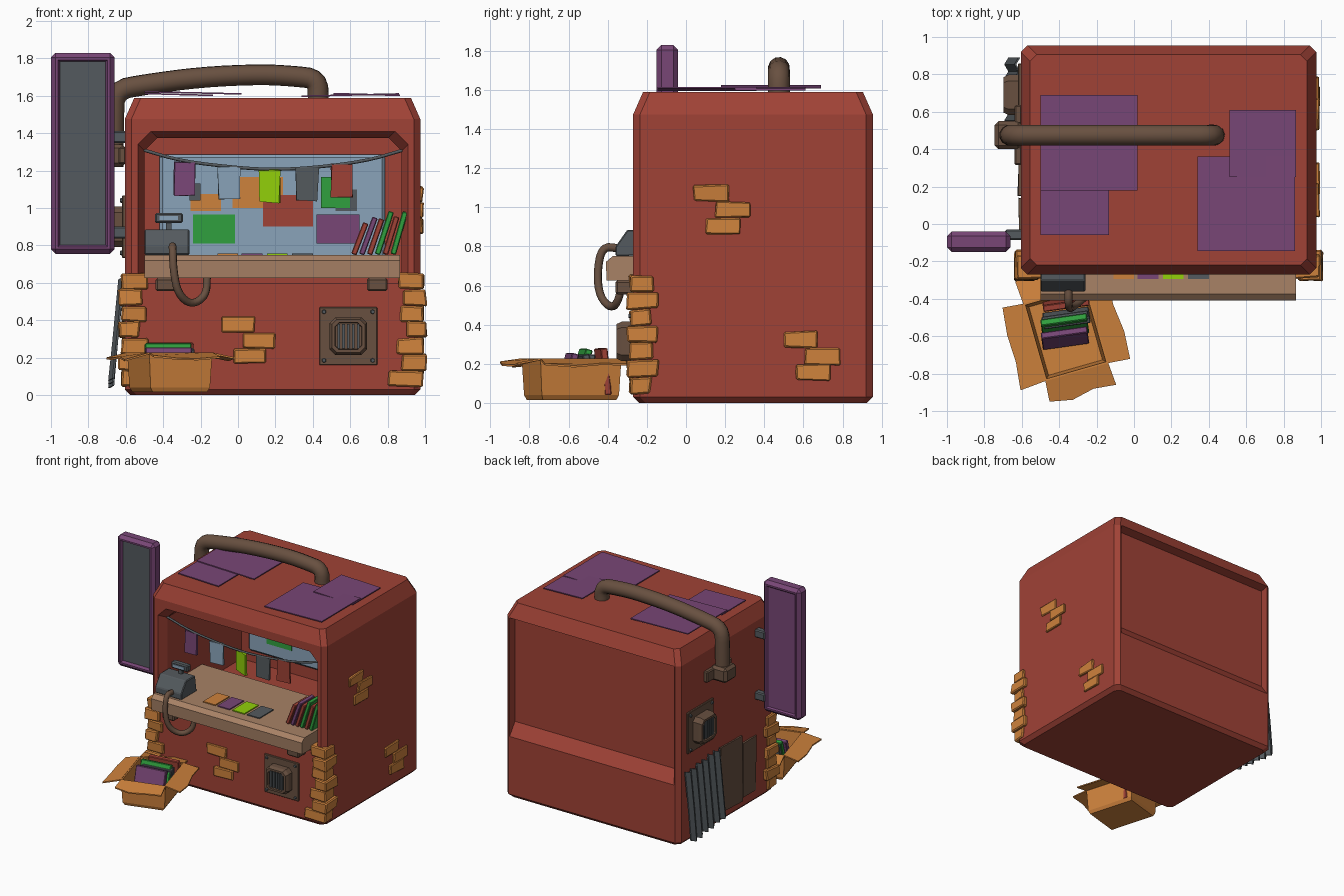
import bpy, bmesh, math, random
from mathutils import Matrix, Vector

if "Cube" in bpy.data.objects:
    bpy.data.objects.remove(bpy.data.objects["Cube"])
random.seed(4)

def srgb(r, g, b):
    return tuple(((c / 255 + 0.055) / 1.055) ** 2.4 for c in (r, g, b)) + (1,)

MATS = {}
for n, c in dict(red=(160, 66, 54), orange=(206, 130, 60), purple=(120, 70, 118), brown=(104, 80, 64),
                 tan=(168, 130, 102), grey=(84, 90, 94), blue=(138, 164, 186), lime=(146, 208, 10),
                 green=(48, 160, 62)).items():
    MATS[n] = bpy.data.materials.new(n)
    MATS[n].diffuse_color = srgb(*c)

def finish(name, bm, mat, M=None, bevel=0):
    bmesh.ops.recalc_face_normals(bm, faces=bm.faces)
    if bevel:
        bmesh.ops.bevel(bm, geom=bm.edges[:], offset=bevel, segments=1, affect='EDGES')
    if M:
        bm.transform(M)
    me = bpy.data.meshes.new(name)
    bm.to_mesh(me)
    bm.free()
    ob = bpy.data.objects.new(name, me)
    bpy.context.collection.objects.link(ob)
    me.materials.append(MATS[mat])
    return ob

def loft(name, rings, mat, M=None, bevel=0):
    bm = bmesh.new()
    R = [[bm.verts.new(p) for p in r] for r in rings]
    n = len(R[0])
    for a, b in zip(R, R[1:]):
        for i in range(n):
            bm.faces.new((a[i], a[(i + 1) % n], b[(i + 1) % n], b[i]))
    bm.faces.new(R[0])
    bm.faces.new(R[-1])
    return finish(name, bm, mat, M, bevel)

def box(name, x, y, z, mat, M=None, bevel=0, jitter=0):
    j = lambda: random.uniform(-jitter, jitter)
    return loft(name, [[(a + j(), b + j(), c + j()) for a, b in
                ((x[0], y[0]), (x[1], y[0]), (x[1], y[1]), (x[0], y[1]))] for c in z], mat, M, bevel)

def tube(name, pts, r, mat, sides=10):
    # smooth the path, then sweep a circle along it
    P = [Vector(p) for p in pts]
    for _ in range(2):
        Q = [P[0]]
        for a, b in zip(P, P[1:]):
            Q += [a.lerp(b, .25), a.lerp(b, .75)]
        P = Q + [P[-1]]
    rings, ref = [], None
    for i, p in enumerate(P):
        t = (P[min(i + 1, len(P) - 1)] - P[max(i - 1, 0)]).normalized()
        ref = t.orthogonal() if ref is None else ref - t * ref.dot(t)
        ref.normalize()
        s = t.cross(ref)
        rings.append([p + r * (math.cos(k * math.tau / sides) * ref + math.sin(k * math.tau / sides) * s)
                      for k in range(sides)])
    ob = loft(name, rings, mat)
    for f in ob.data.polygons:
        f.use_smooth = len(f.vertices) == 4
    return ob

# booth shell: chamfered rings, front opening, recessed upper back
X0, X1, Y0, Y1 = -.605, .975, -.27, .955
def ring(i, z, c=.035):
    a, b, d, e = X0 + i, X1 - i, Y0 + i, Y1 - i
    return [(x, y, z) for x, y in ((a + c, d), (b - c, d), (b, d + c), (b, e - c),
                                   (b - c, e), (a + c, e), (a, e - c), (a, d + c))]
shell = loft("booth_shell", [ring(.03, 0), ring(0, .03), ring(0, 1.475), ring(.05, 1.588)], "red")
def arch(y, i):
    a, b, t, c = -.535 + i, .91 - i, 1.41 - i, .07
    return [(x, y, z) for x, z in ((a, .6), (b, .6), (b, t - c), (b - c, t), (a + c, t), (a, t - c))]
cut1 = loft("opening_cutter", [arch(-.35, 0), arch(-.27, 0), arch(-.20, .035), arch(.76, .035)], "red")
prof = ((1.1, .50), (.957, .50), (.885, .60), (.885, 1.46), (.957, 1.475), (1.1, 1.475))
cut2 = loft("back_cutter", [[(x, y, z) for y, z in prof] for x in (-.56, .93)], "red")
bpy.context.view_layer.objects.active = shell
for c in (cut1, cut2):
    m = shell.modifiers.new("cut", 'BOOLEAN')
    m.operation, m.solver, m.object = 'DIFFERENCE', 'EXACT', c
    bpy.ops.object.modifier_apply(modifier=m.name)
    bpy.data.objects.remove(c)

# back window with painted stock shapes
box("window_frame", (-.42, .785), (.73, .765), (.70, 1.285), "blue", bevel=.015)
box("window_pane", (-.37, .74), (.722, .735), (.72, 1.24), "blue")
for i, (a, b, c, d, m) in enumerate([
        (-.255, -.09, .985, 1.075, "orange"), (-.03, .24, 1, 1.165, "orange"), (.135, .4, .9, 1.07, "red"),
        (.52, .635, .985, 1.1, "grey"), (-.24, -.015, .81, .965, "green"), (.445, .6, 1, 1.165, "green"),
        (.42, .65, .81, .965, "purple"), (-.26, -.2, 1.04, 1.13, "grey")]):
    y = .72 - .0015 * i
    box("stock_shape", (a, b), (y, y + .005), (c, d), m)

# counter, brackets and items on it
loft("counter", [[(x, y, z) for y, z in ((-.375, .75), (-.41, .72), (-.405, .625), (.25, .625), (.25, .75))]
                 for x in (-.5, .865)], "tan")
for x in (-.385, .745):
    box("counter_bracket", (x - .055, x + .055), (-.36, -.26), (.555, .626), "brown", bevel=.01)
for x, m in ((-.055, "orange"), (.075, "purple"), (.21, "lime"), (.345, "grey")):
    box("flat_book", (x - .055, x + .055), (-.295, -.11), (.749, .758), m)
for i, m in enumerate(("red", "purple", "red", "green", "red", "green")):
    h = (.18, .21, .2, .24, .21, .235)[i]
    M = Matrix.Translation((.605 + .042 * i, -.16, .757)) @ Matrix.Rotation(math.radians(21 - i), 4, 'Y')
    box("leaning_book", (0, .03), (-.09, .09), (0, h), m, M, .005)

# cash register with display and hose
loft("register", [[(x, y, z) for y, z in ((-.36, .75), (-.36, .80), (-.30, .885), (-.18, .885), (-.16, .75))]
                  for x in (-.5, -.26)], "grey", bevel=.006)
box("register_pole", (-.385, -.355), (-.22, -.19), (.88, .93), "grey")
box("register_display", (-.445, -.295), (-.235, -.185), (.92, .972), "grey", bevel=.008)
box("display_glass", (-.42, -.32), (-.24, -.234), (.935, .957), "blue")
tube("register_hose", [(-.35, -.34, .79), (-.35, -.43, .80), (-.345, -.455, .66), (-.32, -.44, .54),
                       (-.25, -.38, .48), (-.17, -.34, .53), (-.165, -.33, .64)], .021, "brown", 8)

# sagging wire with hanging cards
tube("wire", [(-.505, -.2, 1.31), (-.3, -.2, 1.25), (0, -.2, 1.215), (.19, -.2, 1.205), (.4, -.2, 1.215),
              (.68, -.2, 1.25), (.885, -.2, 1.31)], .009, "grey", 6)
for x, z, m in ((-.285, 1.245, "purple"), (-.05, 1.22, "blue"), (.17, 1.205, "lime"),
                (.37, 1.215, "grey"), (.555, 1.235, "red")):
    M = Matrix.Translation((x, -.2, z)) @ Matrix.Rotation(random.uniform(-.3, .3), 4, 'Z')
    box("hanging_card", (-.058, .058), (-.007, .007), (-.175, 0), m, M, 0, .006)

# vents on front and left side
def vent(M):
    box("vent_plate", (-.155, .155), (-.014, .01), (-.155, .155), "brown", M, .004)
    b = [[(x * s, y, z * s) for x, z in ((-.1, -.07), (-.07, -.1), (.07, -.1), (.1, -.07),
                                        (.1, .07), (.07, .1), (-.07, .1), (-.1, .07))]
         for y, s in ((0, 1), (-.06, 1), (-.085, .88), (-.085, .72), (-.05, .7))]
    loft("vent_hood", b, "brown", M)
    for i in range(5):
        x = -.052 + .026 * i
        box("vent_slat", (x - .007, x + .007), (-.08, -.045), (-.066, .066), "grey", M)
    for x in (-.13, .13):
        for z in (-.13, .13):
            bm = bmesh.new()
            bmesh.ops.create_cone(bm, cap_ends=True, segments=6, radius1=.013, radius2=.01, depth=.014)
            finish("vent_bolt", bm, "grey", M @ Matrix.Translation((x, -.018, z)) @ Matrix.Rotation(math.pi / 2, 4, 'X'))
LEFT = Matrix.Rotation(-math.pi / 2, 4, 'Z')
vent(Matrix.Translation((.59, Y0, .315)))
vent(Matrix.Translation((X0, .69, .9)) @ LEFT @ Matrix.Scale(1.08, 4))

# brick patches
offsets = ((0, .165), (.11, .08), (.06, 0))
for u, z in offsets:
    box("front_brick", (-.085 + u, .09 + u), (Y0 - .015, Y0 + .02), (.168 + z, .25 + z), "orange", bevel=.006, jitter=.006)
    for y0, z0 in ((.04, .865), (.5, .117)):
        box("side_brick", (X1 - .02, X1 + .015), (y0 + u, y0 + u + .175), (z0 + z, z0 + z + .083), "orange", bevel=.006, jitter=.006)
# corner bricks
for s in (-1, 1):
    e = X0 if s < 0 else X1
    for i in range(7):
        w, d = ((.14, .09), (.10, .13), (.13, .10), (.08, .12), (.11, .09), (.09, .13), (.12, .1))[i]
        if s > 0 and i == 0:
            w = .17
        o = .018 + .014 * (i % 2)
        box("corner_brick", sorted((e + s * o, e - s * w)), (Y0 - o, Y0 + d), (.045 + i * .087, .13 + i * .087),
            "orange", bevel=.008, jitter=.007)

# swung-open sign panel with recessed faces and hinges
sign = box("sign_panel", (-1, -.66), (-.15, -.04), (.755, 1.83), "purple", bevel=.025)
sign.data.materials.append(MATS["grey"])
bm = bmesh.new()
bm.from_mesh(sign.data)
bm.faces.ensure_lookup_table()
for sgn, depth, slot in ((-1, -.025, 1), (1, -.012, 0)):
    f = max(bm.faces, key=lambda q: q.normal.y * sgn * q.calc_area())
    bmesh.ops.inset_region(bm, faces=[f], thickness=.018)
    bmesh.ops.inset_region(bm, faces=[f], thickness=.014, depth=depth)
    f.material_index = slot
bm.to_mesh(sign.data)
bm.free()
for z in (.87, 1.38):
    box("sign_hinge", (-.69, -.595), (-.085, -.03), (z - .032, z + .032), "grey", bevel=.008)

# roof pipe and wall clamp
tube("roof_pipe", [(-.665, .475, 1.22), (-.665, .475, 1.48), (-.655, .475, 1.63), (-.5, .475, 1.66),
                   (-.2, .475, 1.70), (.12, .475, 1.715), (.3, .475, 1.705), (.425, .475, 1.69),
                   (.43, .475, 1.57)], .056, "brown", 12)
box("pipe_clamp", (-.745, -.6), (.4, .55), (1.22, 1.34), "brown", bevel=.02)
for y in (.365, .585):
    box("clamp_ear", (-.64, -.6), (y - .05, y + .05), (1.235, 1.325), "brown", bevel=.008)

# thin roof sheets
for i, (a, b, c, d, t) in enumerate([(-.5, -.135, -.06, .25, .01), (-.5, .02, .18, .69, .012),
                                     (.51, .865, .25, .61, .01), (.34, .86, -.145, .36, -.012)]):
    z = 1.598 + .008 * (i % 2)
    loft("roof_sheet", [[(a, c, z + t + q), (b, c, z + q), (b, d, z + q), (a, d, z + t + q)] for q in (0, .008)], "purple")

# left wall: leaning corrugated sheets and flat plates
for i in range(3):
    y, h = .89 - .15 * i, .60 + .015 * i
    def zig(x, z):
        o = [(x - .022 * (k % 2), y - .037 * k, z - .012 * (k % 2)) for k in range(5)]
        return o + [(p[0] + .01, p[1], p[2]) for p in reversed(o)]
    loft("metal_sheet", [zig(-.672, .05 + .02 * i), zig(-.65, .3), zig(-.618, h)], "grey")
box("wall_plate", (-.618, -.59), (.15, .43), (.08, .62), "brown", jitter=.006)
box("wall_plate", (-.614, -.59), (-.04, .14), (.1, .55), "brown", jitter=.006)

# open cardboard box with flaps and books
B = Matrix.Translation((-.365, -.585, 0)) @ Matrix.Rotation(math.radians(16), 4, 'Z')
def rect(w, l, z):
    return [(-w, -l, z), (w, -l, z), (w, l, z), (-w, l, z)]
loft("carton", [rect(.15, .195, .015), rect(.165, .205, .04), rect(.175, .215, .225), rect(.165, .205, .225),
                rect(.15, .19, .03)], "orange", B)
for k in range(4):
    hw, off = ((.175, .215) if k % 2 == 0 else (.215, .175))
    top = [(-hw, -off, .228), (hw, -off, .228)]
    top += [(hw * u, -off - .13 - random.uniform(-.02, .02), .205 - .01 * (k % 2) + random.uniform(-.012, .012))
            for u in (1.05, .35, -.35, -1.05)]
    loft("carton_flap", [top, [(x, y, z - .01) for x, y, z in top]], "orange", B @ Matrix.Rotation(k * math.pi / 2, 4, 'Z'))
for y, h, m, lean in ((.17, .28, "red", 5), (.11, .255, "grey", 15), (.06, .25, "grey", -8),
                      (.0, .285, "green", -18), (-.055, .26, "purple", -16)):
    M = Matrix.Translation((-.365, -.585 + y, .04)) @ Matrix.Rotation(math.radians(8), 4, 'Z') @ Matrix.Rotation(math.radians(lean), 4, 'X')
    box("carton_book", (-.125, .125), (-.018, .018), (0, h - .04), m, M, .005)

for m in bpy.data.materials:
    if m.users and not m.is_grease_pencil:
        m.use_nodes = True
        m.node_tree.nodes["Principled BSDF"].inputs["Base Color"].default_value = m.diffuse_color
